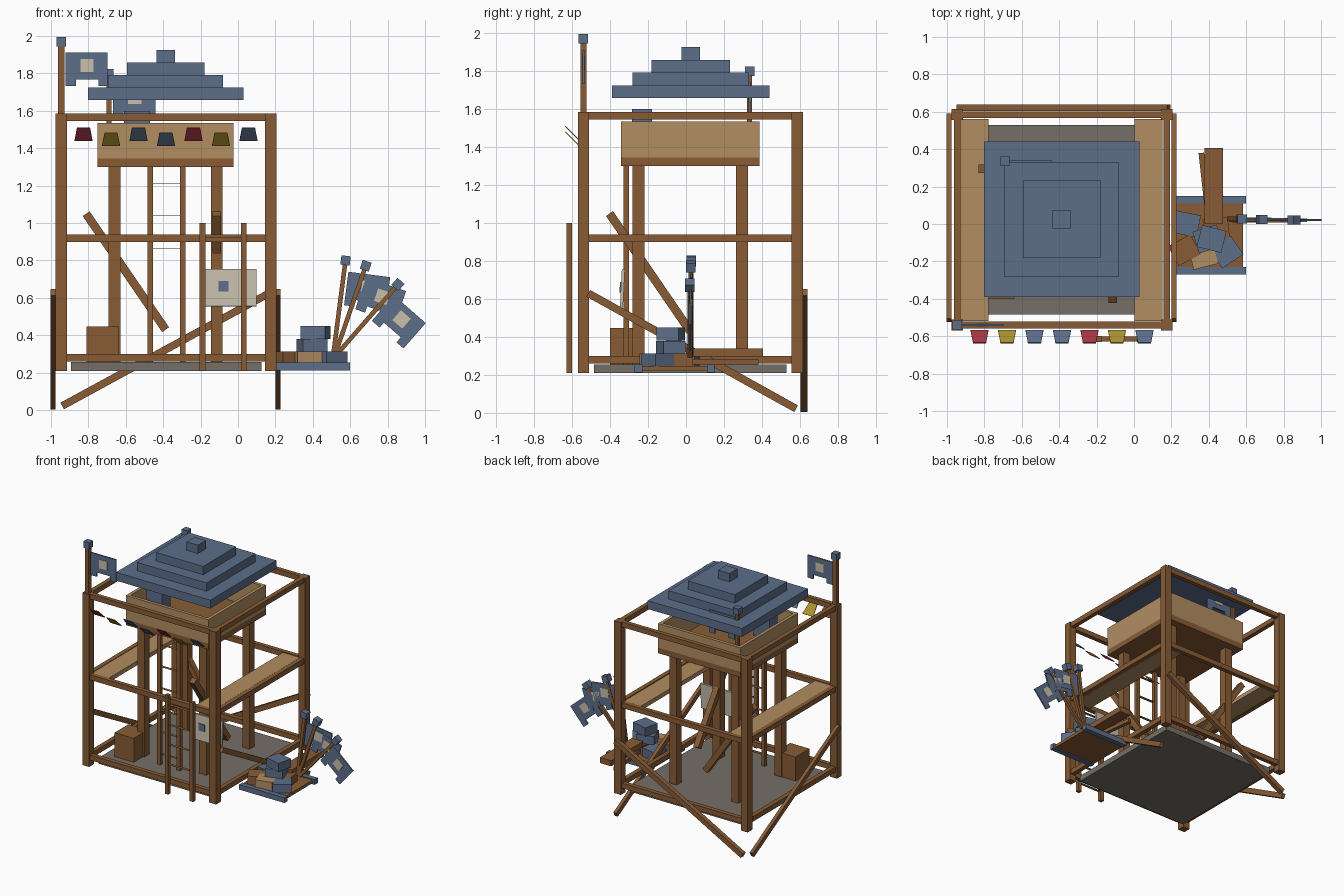
import bpy, bmesh, math
from mathutils import Vector, Matrix

if "Cube" in bpy.data.objects:
    bpy.data.objects.remove(bpy.data.objects["Cube"])


def material(name, *srgb):
    m = bpy.data.materials.new(name)
    col = [((c / 255 + 0.055) / 1.055) ** 2.4 for c in srgb] + [1]
    m.diffuse_color = col
    m.use_nodes = True
    m.node_tree.nodes["Principled BSDF"].inputs["Base Color"].default_value = col
    return m


WOOD = material("brown wood", 136, 92, 54)
PALE = material("pale wood", 178, 141, 98)
BLUE = material("slate blue", 93, 110, 138)
GREY = material("stone grey", 117, 111, 103)
CREAM = material("cream", 200, 192, 174)
RED = material("crimson", 168, 54, 70)
YELLOW = material("mustard", 172, 146, 48)

CX, CY = -0.387, 0.022          # tower axis


def finish(name, bm, mat, matrix):
    bmesh.ops.recalc_face_normals(bm, faces=bm.faces)
    me = bpy.data.meshes.new(name)
    bm.to_mesh(me)
    bm.free()
    me.materials.append(mat)
    ob = bpy.data.objects.new(name, me)
    bpy.context.collection.objects.link(ob)
    ob.matrix_world = matrix
    return ob


def block(name, mat, centre, size, turn=0, axis='Z'):
    bm = bmesh.new()
    bmesh.ops.create_cube(bm, size=1)
    bmesh.ops.scale(bm, vec=size, verts=bm.verts)
    return finish(name, bm, mat, Matrix.Translation(centre) @ Matrix.Rotation(turn, 4, axis))


def box(name, mat, xs, ys, zs):
    spans = (xs, ys, zs)
    return block(name, mat, [sum(s) / 2 for s in spans], [s[1] - s[0] for s in spans])


def beam(name, a, b, wide, thick):
    """Square-ended timber between two points; thick lies across the plane it leans in."""
    a, b = Vector(a), Vector(b)
    d = (b - a).normalized()
    side = Vector((0, 1, 0)) if abs(d.y) < 0.01 else Vector((1, 0, 0))
    side = (side - d * side.dot(d)).normalized()
    rot = Matrix((side, d.cross(side), d)).transposed().to_4x4()
    bm = bmesh.new()
    bmesh.ops.create_cube(bm, size=1)
    bmesh.ops.scale(bm, vec=(thick, wide, (b - a).length), verts=bm.verts)
    return finish(name, bm, WOOD, Matrix.Translation((a + b) / 2) @ rot)


def plate(name, mat, outline, thick, matrix):
    """Flat outline in local XZ, given thickness along local Y."""
    bm = bmesh.new()
    f = bm.faces.new([bm.verts.new((x, -thick / 2, z)) for x, z in outline])
    new = bmesh.ops.extrude_face_region(bm, geom=[f])["geom"]
    bmesh.ops.translate(bm, vec=(0, thick, 0),
                        verts=[v for v in new if isinstance(v, bmesh.types.BMVert)])
    return finish(name, bm, mat, matrix)


FLAG = [(.015, 0), (.24, 0), (.24, -.18), (.19, -.18), (.19, -.145),
        (.07, -.145), (.07, -.18), (.015, -.18)]
PATCH = [(.095, -.035), (.165, -.035), (.165, -.105), (.095, -.105)]


def banner(name, foot, tip, width):
    foot, tip = Vector(foot), Vector(tip)
    d = tip - foot
    beam(name + "_pole", foot, tip, width, width)
    frame = Matrix.Translation(tip) @ Matrix.Rotation(math.atan2(d.x, d.z), 4, 'Y')
    knob = block(name + "_knob", BLUE, (0, 0, 0), (.05, .05, .05))
    knob.matrix_world = frame
    hang = frame @ Matrix.Translation((.008, 0, -.058))
    plate(name + "_flag", BLUE, FLAG, .012, hang)
    plate(name + "_patch", CREAM, PATCH, .018, hang)


# Ground slab
box("floor_slab", GREY, (-.893, .125), (-.485, .53), (.21, .256))

# Outer scaffold: posts, rails, walkways, braces
X0, X1, Y0, Y1 = -.945, .175, -.54, .585
for x in (X0, X1):
    for y in (Y0, Y1):
        box("scaffold_post", WOOD, (x - .03, x + .03), (y - .03, y + .03), (.21, 1.585))
for z in (.28, .92, 1.565):
    for y in (Y0, Y1):
        block("cross_rail", WOOD, (CX, y, z), (X1 - X0, .035, .04))
    for x in (X0, X1):
        block("side_rail", WOOD, (x, CY, z), (.035, Y1 - Y0, .04))
for s in (-1, 1):
    block("walkway", PALE, (CX + s * .465, CY, .92), (.15, 1.08, .034))
for x in (-.988, .215):
    beam("side_brace", (x, -.515, .63), (x, .58, .022), .04, .027)
beam("back_brace", (.185, .622, .635), (-.94, .622, .022), .04, .036)

# Watchtower legs, props and lookout box
LEG = .273
for sx in (-1, 1):
    for sy in (-1, 1):
        block("tower_leg", WOOD, (CX + sx * LEG, CY + sy * LEG, .78), (.063, .063, 1.05))
beam("left_prop", (CX - .425, CY + LEG, 1.05), (CX, CY + LEG, .43), .045, .045)
beam("front_prop", (CX + LEG, CY - .425, 1.05), (CX + LEG, CY, .43), .045, .045)
block("lookout_floor", WOOD, (CX, CY, 1.322), (.728, .728, .045))
for s in (-1, 1):
    block("parapet_front_back", PALE, (CX, CY + s * .351, 1.44), (.728, .026, .192))
    block("parapet_side", PALE, (CX + s * .351, CY, 1.44), (.026, .676, .192))
box("lookout_chest", BLUE, (-.61, -.47), (-.285, -.18), (1.345, 1.6))

# Stepped roof
for size, z in ((.832, 1.692), (.615, 1.759), (.415, 1.826), (.1, 1.893)):
    block("roof_tier", BLUE, (CX, CY + .003, z), (size, size, .067))


# Ladders with thin flat treads
def ladder(xa, xb, y, z0, z1, rungs):
    for x in (xa, xb):
        box("ladder_rail", WOOD, (x - .015, x + .015), (y - .015, y + .015), (z0, z1))
    for i in range(rungs):
        z = z0 + (z1 - z0) * (i + .5) / rungs
        block("ladder_rung", WOOD, ((xa + xb) / 2, y, z), (xb - xa, .025, .001))


ladder(-.47, -.295, -.315, .256, 1.3, 6)
ladder(-.19, .03, -.615, .21, 1.0, 5)

# Crate and slightly tilted hanging sign
box("crate", WOOD, (-.81, -.64), (-.4, -.225), (.256, .447))
TILT = -.05
block("sign_board", CREAM, (-.038, -.335, .655), (.275, .016, .2), TILT, 'X')
block("sign_emblem", BLUE, (-.078, -.345, .662), (.055, .008, .055), TILT, 'X')

# Tower banners
banner("corner_banner", (X0, Y0, 1.58), (X0, Y0, 1.97), .034)
banner("roof_banner", (-.69, .335, 1.34), (-.69, .335, 1.8), .026)

# Bunting along the front
PENNANT = [(-.035, .048), (.035, .048), (.048, -.048), (-.048, -.048)]
for i, mat in enumerate((RED, YELLOW, BLUE, BLUE, RED, YELLOW, BLUE)):
    z = 1.475 - (i % 2) * .028
    tilt = Matrix.Rotation(math.radians(45), 4, 'X')
    plate("pennant", mat, PENNANT, .006, Matrix.Translation((-.826 + i * .147, -.602, z)) @ tilt)

# Side platform
box("platform_deck", WOOD, (.2, .582), (-.235, .115), (.222, .246))
for y in (-.25, .13):
    box("platform_runner", BLUE, (.2, .6), (y - .02, y + .02), (.213, .254))
box("loose_plank", WOOD, (.378, .477), (0, .405), (.296, .34))
beam("loose_pole", (.36, .38, .27), (.4, .02, .27), .03, .03)

# Heap of supplies on the platform
for x, y, z, mat, turn in ((.27, -.14, .28, WOOD, .5), (.37, -.17, .28, PALE, .25),
                           (.495, -.15, .28, BLUE, .6), (.28, .0, .28, BLUE, -.2),
                           (.44, -.03, .28, WOOD, .1), (.395, -.08, .345, BLUE, .3),
                           (.415, -.08, .415, BLUE, -.25)):
    block("supply_block", mat, (x, y, z), (.135, .12, .068), turn)

# Fan of spare banners
for i, (x, z) in enumerate(((.575, .8), (.683, .772), (.855, .672))):
    y = .027 - i * .003
    banner("spare_banner", (.51 + i * .01, y, .3), (x, y, z), .024)
